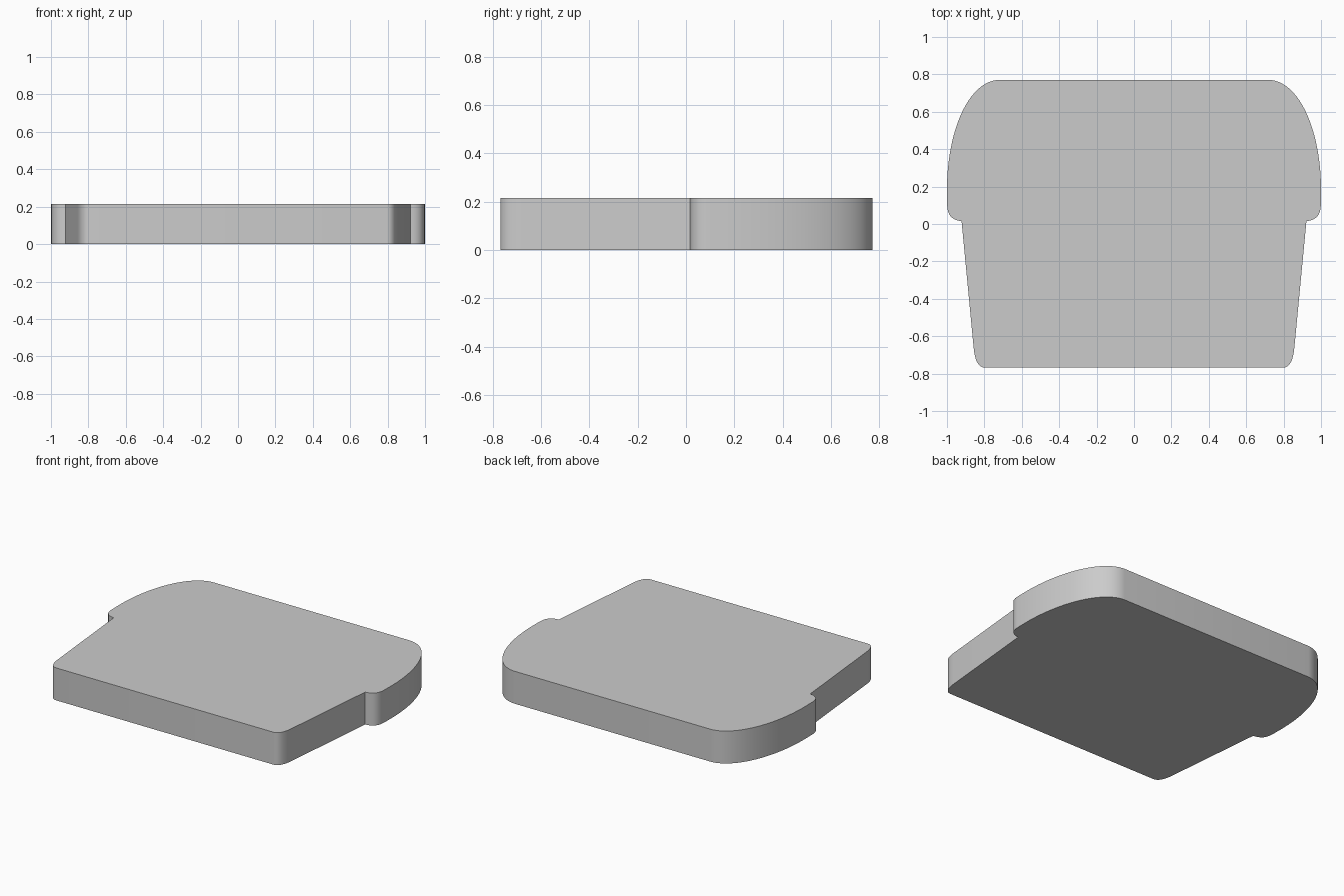
import bpy, bmesh
from mathutils import Vector
from mathutils.geometry import interpolate_bezier

if "Cube" in bpy.data.objects:
    bpy.data.objects.remove(bpy.data.objects["Cube"])

HEIGHT = 0.215


def bezier(a, b, c, d, n):
    pts = [Vector((x, y, 0)) for x, y in (a, b, c, d)]
    return [(p.x, p.y) for p in interpolate_bezier(*pts, n)]


# Right half of the outline, from front to back
half = bezier((0.795, -0.768), (0.83, -0.768), (0.85, -0.735), (0.857, -0.665), 9)   # base corner
half += bezier((0.922, 0.016), (0.965, 0.018), (0.998, 0.04), (0.999, 0.10), 9)      # overhanging lip
half += bezier((1.0, 0.19), (0.998, 0.50), (0.885, 0.765), (0.72, 0.771), 28)        # domed top corner

# Mirror to close the outline
outline = half + [(-x, y) for x, y in reversed(half)]

# Extrude the outline into a slab
bm = bmesh.new()
face = bm.faces.new([bm.verts.new((x, y, 0)) for x, y in outline])
ext = bmesh.ops.extrude_face_region(bm, geom=[face])
top = [v for v in ext["geom"] if isinstance(v, bmesh.types.BMVert)]
bmesh.ops.translate(bm, verts=top, vec=(0, 0, HEIGHT))
bmesh.ops.recalc_face_normals(bm, faces=bm.faces)
mesh = bpy.data.meshes.new("muffin_shaped_slab")
bm.to_mesh(mesh)
bm.free()

slab = bpy.data.objects.new("muffin_shaped_slab", mesh)
bpy.context.collection.objects.link(slab)
bpy.context.view_layer.objects.active = slab
slab.select_set(True)
bpy.ops.object.shade_smooth_by_angle(angle=0.5)
